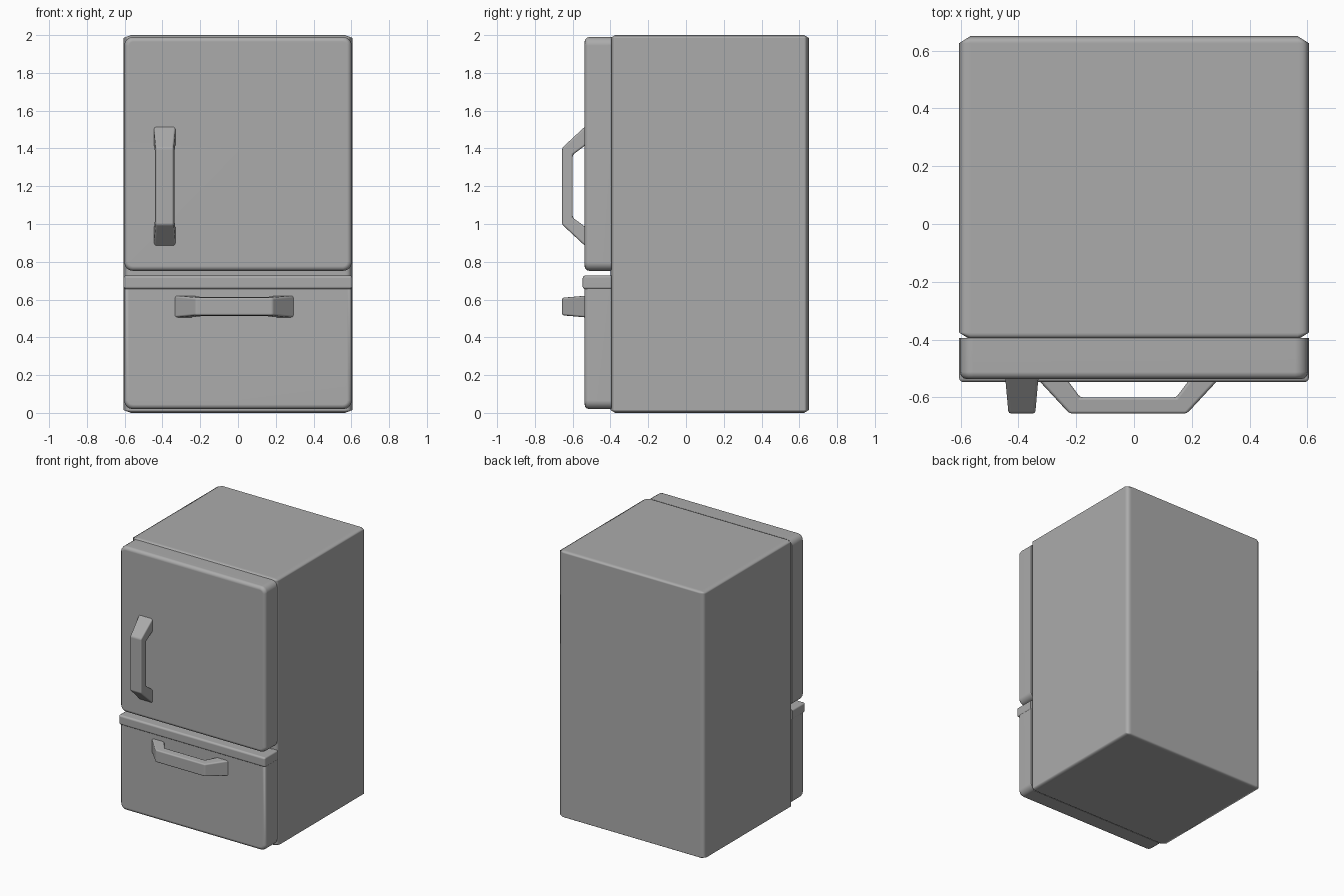
import bpy, bmesh
from math import radians
from mathutils import Matrix, Vector

if "Cube" in bpy.data.objects:
    bpy.data.objects.remove(bpy.data.objects["Cube"], do_unlink=True)

grey = bpy.data.materials.new("mid_grey_enamel")
grey.use_nodes = True
colour = (0.41, 0.41, 0.41, 1)
grey.diffuse_color = colour
grey.node_tree.nodes["Principled BSDF"].inputs["Base Color"].default_value = colour


def finish(name, bm):
    bmesh.ops.recalc_face_normals(bm, faces=bm.faces)
    for f in bm.faces:
        f.smooth = True
    mesh = bpy.data.meshes.new(name)
    bm.to_mesh(mesh)
    bm.free()
    mesh.materials.append(grey)
    obj = bpy.data.objects.new(name, mesh)
    bpy.context.collection.objects.link(obj)
    return obj


def soften(obj, width, segments):
    mod = obj.modifiers.new("soft_edges", "BEVEL")
    mod.width = width
    mod.segments = segments
    mod.limit_method = "ANGLE"
    mod.harden_normals = True


def box(lo, hi):
    lo, hi = Vector(lo), Vector(hi)
    bm = bmesh.new()
    bmesh.ops.create_cube(bm, size=1, matrix=Matrix.Translation((lo + hi) / 2)
                          @ Matrix.Diagonal((*(hi - lo), 1)))
    return bm


def panel(name, lo, hi, corner, edge, round_top=True):
    """Slab with rounded outline corners and a rounded front rim."""
    bm = box(lo, hi)
    mid = (lo[2] + hi[2]) / 2
    corners = [e for e in bm.edges
               if abs(e.verts[0].co.y - e.verts[1].co.y) > 0.01
               and (round_top or e.verts[0].co.z < mid)]
    bmesh.ops.bevel(bm, geom=corners, offset=corner, segments=4,
                    profile=0.5, affect="EDGES")
    rim = [e for e in bm.edges if all(v.co.y < lo[1] + 0.001 for v in e.verts)]
    bmesh.ops.bevel(bm, geom=rim, offset=edge, segments=3,
                    profile=0.5, affect="EDGES")
    # Keep the square back edge crisp
    for e in bm.edges:
        e.smooth = e.calc_face_angle(0) < radians(50)
    obj = finish(name, bm)
    mod = obj.modifiers.new("even_shading", "WEIGHTED_NORMAL")
    mod.keep_sharp = True


def handle(name, location, horizontal=False):
    """Angled grip: a bracket profile, slightly wider where it meets the door."""
    half = [(0.332, 0.02), (0.203, -0.119), (0.166, -0.063), (0.228, 0.02)]
    profile = half + [(-a, y) for a, y in reversed(half)]
    bm = bmesh.new()
    sides = []
    for s in (-1, 1):
        sides.append([bm.verts.new((s * (0.057 + 0.09 * y), y, a))
                      for a, y in profile])
    for side in sides:
        for quad in ((0, 1, 2, 3), (1, 6, 5, 2), (4, 5, 6, 7)):
            bm.faces.new([side[i] for i in quad])
    for i, j in ((0, 1), (1, 6), (6, 7), (4, 5), (5, 2), (2, 3), (3, 0), (7, 4)):
        bm.faces.new((sides[0][i], sides[0][j], sides[1][j], sides[1][i]))
    if horizontal:
        bm.transform(Matrix.Rotation(radians(90), 4, "Y"))
    obj = finish(name, bm)
    obj.location = location
    soften(obj, 0.01, 2)


# Cabinet: edges are softened before stretching, so they are broader sideways
stretch = Vector((1.6, 1, 0.6))
size = Vector((1.212, 1.05, 2.0))
half_size = Vector([a / b / 2 for a, b in zip(size, stretch)])
cabinet = finish("cabinet", box(-half_size, half_size))
cabinet.scale = stretch
cabinet.location = (0, 0.125, 1)
soften(cabinet, 0.025, 1)

# Door and freezer drawer with its lip
panel("upper_door", (-0.602, -0.537, 0.752), (0.602, -0.395, 1.99), 0.045, 0.025)
panel("drawer_front", (-0.602, -0.537, 0.02), (0.602, -0.395, 0.7), 0.045, 0.025, False)
panel("drawer_lip", (-0.605, -0.547, 0.655), (0.605, -0.395, 0.727), 0.012, 0.014)

# Handles
handle("upper_door_handle", (-0.388, -0.537, 1.2))
handle("drawer_handle", (-0.02, -0.537, 0.563), True)
